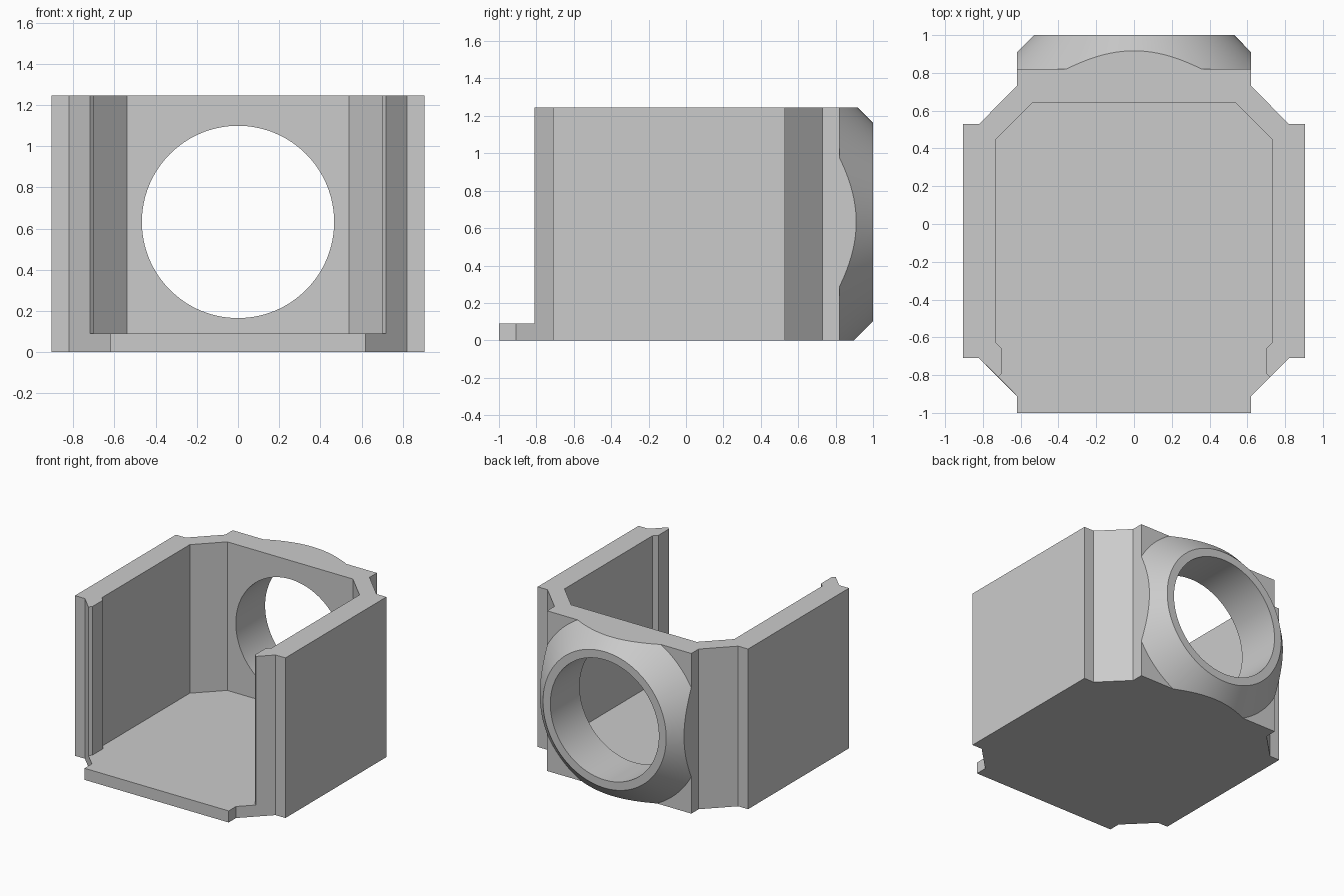
import bpy, bmesh, math
from mathutils import Matrix

cube = bpy.data.objects.get("Cube")
if cube:
    bpy.data.objects.remove(cube)

HEIGHT, FLOOR = 1.245, 0.09
HALF_BACK, BACK = 0.62, 0.82
BORE_Z, BORE_R, RIM_R = 0.632, 0.467, 0.53

grey = bpy.data.materials.new("plain_grey")
grey.use_nodes = True
grey.diffuse_color = (0.6, 0.6, 0.6, 1)
grey.node_tree.nodes["Principled BSDF"].inputs["Base Color"].default_value = (0.6, 0.6, 0.6, 1)


def finish(name, bm):
    bmesh.ops.recalc_face_normals(bm, faces=bm.faces)
    mesh = bpy.data.meshes.new(name)
    bm.to_mesh(mesh)
    bm.free()
    mesh.materials.append(grey)
    obj = bpy.data.objects.new(name, mesh)
    bpy.context.collection.objects.link(obj)
    return obj


def prism(name, half, z0, z1):
    """Extrude a plan outline given by its +x half, mirrored across x."""
    outline = half + [(-x, y) for x, y in reversed(half)]
    bm = bmesh.new()
    face = bm.faces.new([bm.verts.new((x, y, z0)) for x, y in outline])
    top = bmesh.ops.extrude_face_region(bm, geom=[face])["geom"]
    bmesh.ops.translate(bm, vec=(0, 0, z1 - z0),
                        verts=[v for v in top if isinstance(v, bmesh.types.BMVert)])
    return finish(name, bm)


def cone_y(name, r0, r1, y0, y1):
    """Frustum along y around the bore axis."""
    bm = bmesh.new()
    place = Matrix.Translation((0, (y0 + y1) / 2, BORE_Z)) @ Matrix.Rotation(-math.pi / 2, 4, "X")
    bmesh.ops.create_cone(bm, cap_ends=True, segments=128, radius1=r0, radius2=r1,
                          depth=y1 - y0, matrix=place)
    return finish(name, bm)


def combine(target, other, operation):
    """Apply a boolean and discard the helper."""
    mod = target.modifiers.new(operation.lower(), "BOOLEAN")
    mod.object, mod.operation, mod.solver = other, operation, "EXACT"
    bpy.context.view_layer.objects.active = target
    bpy.ops.object.modifier_apply(modifier=mod.name)
    bpy.data.objects.remove(other)


# Outer block with notched corners
housing = prism("housing", [
    (HALF_BACK, -1), (HALF_BACK, -0.91), (0.82, -0.71), (0.905, -0.71),
    (0.905, 0.53), (0.82, 0.53), (HALF_BACK, 0.73), (HALF_BACK, BACK)], 0, HEIGHT)

# Open-fronted cavity with a small lip at the wall ends
cavity = prism("cavity_cutter", [
    (0.9, -1.1), (0.9, -0.99), (0.70, -0.79), (0.70, -0.66),
    (0.73, -0.63), (0.73, 0.45), (0.54, 0.64)], FLOOR, HEIGHT + 0.2)
combine(housing, cavity, "DIFFERENCE")

# Conical collar on the back, trimmed flush with the block
START = BACK - 0.04
collar = cone_y("collar", RIM_R + 1 - START, RIM_R, START, 1)
trim = prism("collar_trim", [(HALF_BACK, 0.5), (HALF_BACK, 1.2)], 0, HEIGHT)
combine(collar, trim, "INTERSECT")
combine(housing, collar, "UNION")

# Round bore through collar and back wall
combine(housing, cone_y("bore_cutter", BORE_R, BORE_R, 0.5, 1.2), "DIFFERENCE")

bpy.ops.object.select_all(action="DESELECT")
housing.select_set(True)
bpy.context.view_layer.objects.active = housing
bpy.ops.object.shade_smooth_by_angle(angle=math.radians(25))
